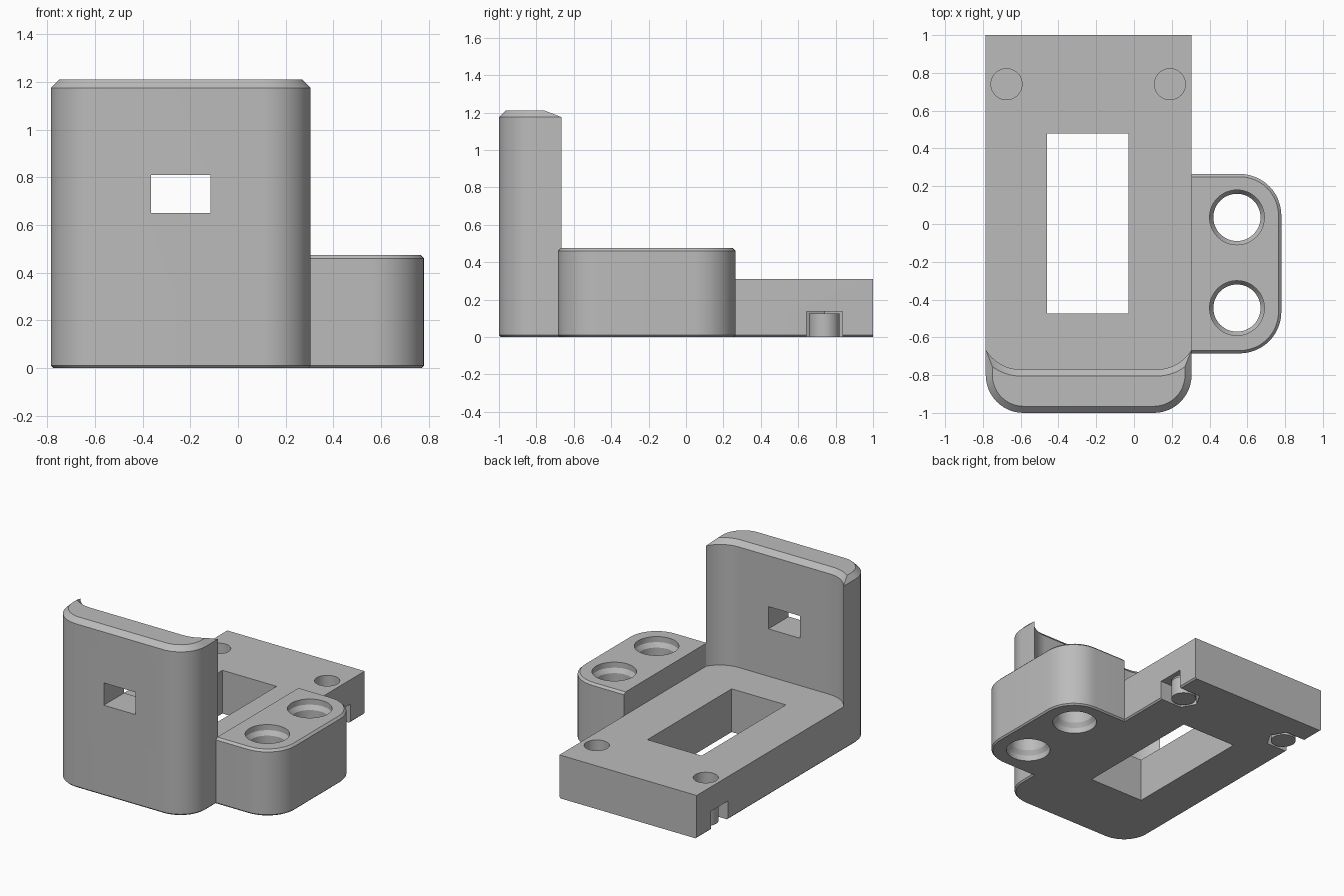
import bpy
import bmesh
from math import cos, sin, pi, asin

if "Cube" in bpy.data.objects:
    bpy.data.objects.remove(bpy.data.objects["Cube"], do_unlink=True)

# One plain grey for the whole bracket
GREY = (0.5, 0.5, 0.5, 1)
grey = bpy.data.materials.new("plain grey")
grey.use_nodes = True
grey.diffuse_color = GREY
grey.node_tree.nodes["Principled BSDF"].inputs["Base Color"].default_value = GREY

LEFT, RIGHT = -0.785, 0.305      # sides of the base
FRONT, BACK = -1.0, 1.0
BASE_TOP, WALL_TOP = 0.31, 1.21
CORNER = 0.2                     # outer corner radius
EDGE = 0.01                      # small bottom chamfer


def arc(cx, cy, r, a0, a1, steps=12):
    return [(cx + r * cos(a0 + (a1 - a0) * i / steps),
             cy + r * sin(a0 + (a1 - a0) * i / steps)) for i in range(steps + 1)]


def circle(cx, cy, r, sides=48, turn=0):
    return [(cx + r * cos(turn + 2 * pi * i / sides),
             cy + r * sin(turn + 2 * pi * i / sides)) for i in range(sides)]


def rect(x0, x1, y0, y1):
    return [(x0, y0), (x1, y0), (x1, y1), (x0, y1)]


def loft(name, rings):
    """Closed solid through a stack of (outline, z) rings."""
    bm = bmesh.new()
    rows = [[bm.verts.new((x, y, z)) for x, y in outline] for outline, z in rings]
    n = len(rows[0])
    for low, high in zip(rows, rows[1:]):
        for i in range(n):
            j = (i + 1) % n
            bm.faces.new((low[i], low[j], high[j], high[i]))
    bm.faces.new(rows[0][::-1])
    bm.faces.new(rows[-1])
    bmesh.ops.recalc_face_normals(bm, faces=bm.faces)
    mesh = bpy.data.meshes.new(name)
    bm.to_mesh(mesh)
    bm.free()
    mesh.materials.append(grey)
    obj = bpy.data.objects.new(name, mesh)
    bpy.context.collection.objects.link(obj)
    return obj


def cut(obj, cutters):
    """Subtract the cutters, bake the result and drop them."""
    for cutter in cutters:
        cutter.hide_render = True
        mod = obj.modifiers.new("cut", 'BOOLEAN')
        mod.operation = 'DIFFERENCE'
        mod.solver = 'EXACT'
        mod.object = cutter
    bpy.context.view_layer.update()
    deps = bpy.context.evaluated_depsgraph_get()
    mesh = bpy.data.meshes.new_from_object(obj.evaluated_get(deps))
    obj.modifiers.clear()
    obj.data = mesh
    for cutter in cutters:
        bpy.data.objects.remove(cutter, do_unlink=True)


def front_edge(d):
    """Rounded front corners, inset by d, from left to right."""
    y = FRONT + CORNER
    return (arc(LEFT + CORNER, y, CORNER - d, pi, 1.5 * pi)
            + arc(RIGHT - CORNER, y, CORNER - d, 1.5 * pi, 2 * pi))


def base_outline(d):
    return front_edge(d) + [(RIGHT - d, BACK), (LEFT + d, BACK)]


def wall_outline(d):
    """Curved wall section whose hollow back fades to a tip at each side."""
    reach, r = 0.185, 0.215 + d
    cy = -0.77 + 0.215
    tip = asin((reach - d) / r)
    return (front_edge(d)
            + arc(RIGHT - reach, cy, r, 1.5 * pi + tip, 1.5 * pi)
            + arc(LEFT + reach, cy, r, 1.5 * pi, 1.5 * pi - tip))


def block_outline(d, inner):
    x, y0, y1, r = 0.78, -0.685, 0.265, 0.22
    return ([(inner, y0 + d)]
            + arc(x - r, y0 + r, r - d, -pi / 2, 0)
            + arc(x - r, y1 - r, r - d, 0, pi / 2)
            + [(inner, y1 - d)])


# Base plate with its window, screw holes and side-loaded nut pockets
base = loft("base_plate", [(base_outline(EDGE), 0), (base_outline(0), EDGE),
                           (base_outline(0), BASE_TOP)])
cutters = [loft("floor_window", [(rect(-0.46, -0.03, -0.475, 0.48), z) for z in (-0.1, 0.5)])]
parts = []
SCREW_Y, SCREW_R, POCKET, HALF = 0.74, 0.082, 0.135, 0.097
for side, x, end in (("right", -0.675, LEFT - 0.1), ("left", 0.19, RIGHT + 0.1)):
    cutters += [
        loft("screw_hole", [(circle(x, SCREW_Y, SCREW_R), z) for z in (0.1, 0.5)]),
        loft("nut_pocket", [(circle(x, SCREW_Y, HALF / cos(pi / 6), 6), z)
                            for z in (-0.1, POCKET)]),
        loft("nut_slot", [(rect(min(x, end), max(x, end), SCREW_Y - HALF, SCREW_Y + HALF), z)
                          for z in (-0.1, POCKET)]),
    ]
    parts.append(loft(side + "_pocket_plug",
                      [(circle(x, SCREW_Y, SCREW_R), z) for z in (0, POCKET - 0.01)]))
cut(base, cutters)

# Upright front wall with chamfered top and a small window
BEVEL = 0.035
wall = loft("front_wall", [(wall_outline(0), BASE_TOP), (wall_outline(0), WALL_TOP - BEVEL),
                           (wall_outline(BEVEL), WALL_TOP)])
cut(wall, [loft("wall_window", [(rect(-0.365, -0.115, -1.2, -0.5), z) for z in (0.65, 0.81)])])

# Side block with two stepped bores
TOP, RIM = 0.475, 0.015
block = loft("side_block", [(block_outline(EDGE, RIGHT - EDGE), 0),
                            (block_outline(0, RIGHT), EDGE),
                            (block_outline(0, RIGHT), TOP - RIM),
                            (block_outline(RIM, RIGHT), TOP)])
WIDE, NARROW = 0.145, 0.125
bore_steps = [(WIDE, -0.1), (WIDE, 0.04), (NARROW, 0.07),
              (NARROW, TOP - 0.07), (WIDE, TOP - 0.04), (WIDE, TOP + 0.1)]
cut(block, [loft("bore", [(circle(0.545, y, r), z) for r, z in bore_steps])
            for y in (0.035, -0.445)])

# Smooth rounded faces, crisp edges
bpy.ops.object.select_all(action='DESELECT')
for obj in parts + [base, wall, block]:
    obj.select_set(True)
bpy.context.view_layer.objects.active = base
bpy.ops.object.shade_smooth_by_angle(angle=pi / 6)
